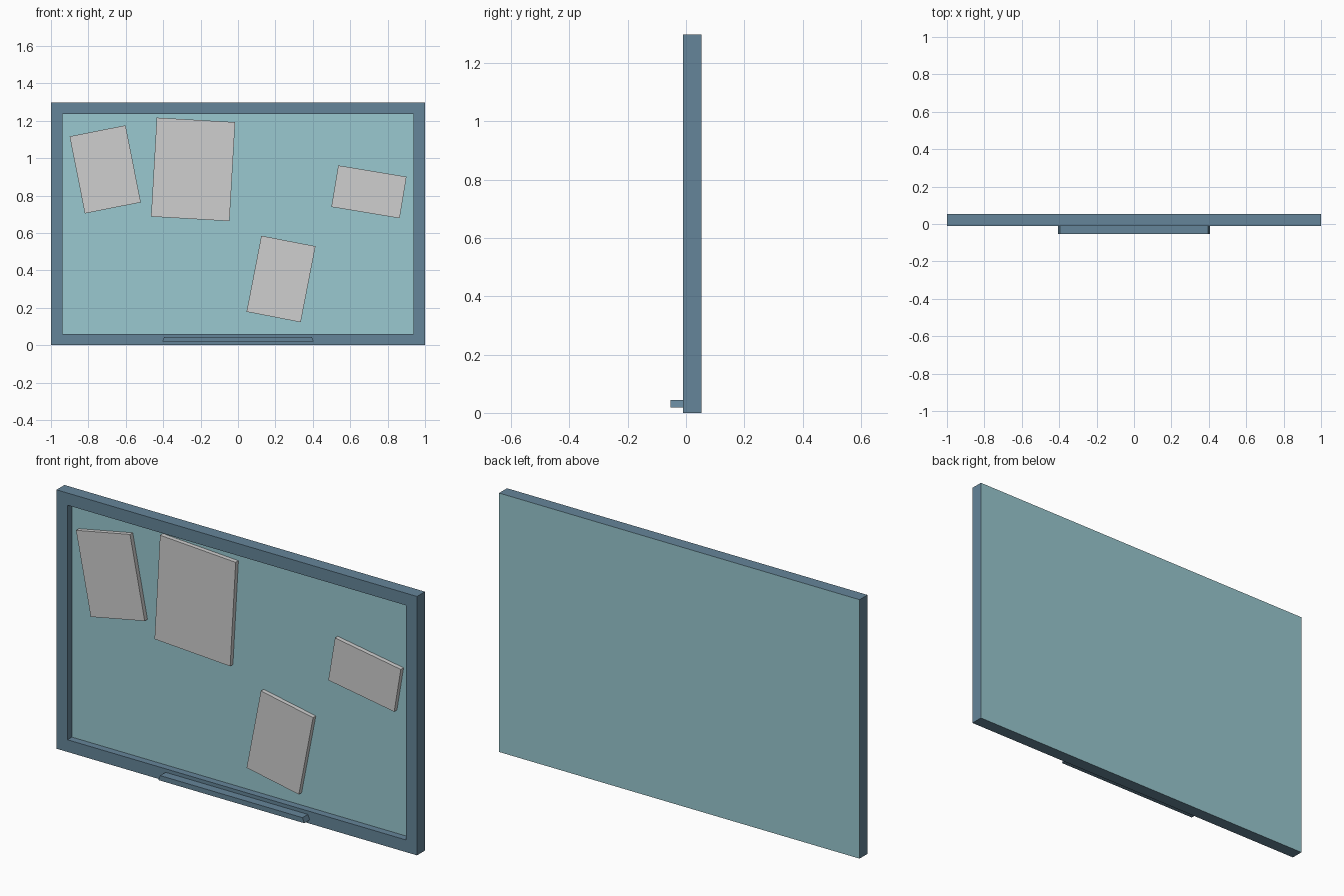
import bpy
import bmesh
from math import radians
from mathutils import Matrix

cube = bpy.data.objects.get("Cube")
if cube:
    bpy.data.objects.remove(cube)

WIDTH, HEIGHT, BORDER = 2.0, 1.298, 0.061
FRONT, BACK, FLOOR = -0.01, 0.053, 0.025


def material(name, rgb):
    mat = bpy.data.materials.new(name)
    mat.use_nodes = True
    colour = (*rgb, 1)
    mat.diffuse_color = colour
    mat.node_tree.nodes["Principled BSDF"].inputs["Base Color"].default_value = colour
    return mat


frame_blue = material("frame slate blue", (0.13, 0.235, 0.32))
board_teal = material("board pale teal", (0.32, 0.58, 0.63))
paper_grey = material("paper light grey", (0.62, 0.62, 0.62))


def box(size, centre):
    bm = bmesh.new()
    bmesh.ops.create_cube(bm, size=1, matrix=Matrix.Translation(centre) @ Matrix.Diagonal((*size, 1)))
    return bm


def finish(bm, name, *mats):
    mesh = bpy.data.meshes.new(name)
    bm.normal_update()
    bm.to_mesh(mesh)
    bm.free()
    for mat in mats:
        mesh.materials.append(mat)
    obj = bpy.data.objects.new(name, mesh)
    bpy.context.collection.objects.link(obj)
    return obj


# Framed board: a slab whose front is inset and pushed back
bm = box((WIDTH, BACK - FRONT, HEIGHT), (0, (FRONT + BACK) / 2, HEIGHT / 2))
bm.normal_update()
front = next(f for f in bm.faces if f.normal.y < -0.9)
bmesh.ops.inset_region(bm, faces=[front], thickness=BORDER, use_even_offset=True)
walls = bmesh.ops.extrude_discrete_faces(bm, faces=[front])["faces"]
bmesh.ops.translate(bm, verts=walls[0].verts, vec=(0, FLOOR - FRONT, 0))
# The recessed floor and the back show the board colour
for face in bm.faces:
    y = face.calc_center_median().y
    face.normal_update()
    if abs(face.normal.y) > 0.9 and y > FRONT + 0.01:
        face.material_index = 1
finish(bm, "framed_board", frame_blue, board_teal)

# Pen ledge with slanted ends
bm = box((0.81, 0.043, 0.025), (0, FRONT - 0.0215, 0.031))
for vert in bm.verts:
    if vert.co.z > 0.031:
        vert.co.x *= 0.975
finish(bm, "pen_ledge", frame_blue)

# Pinned papers: x, z, width, height, tilt in degrees
papers = [
    (-0.71, 0.94, 0.305, 0.42, 11.2),
    (-0.24, 0.94, 0.42, 0.53, -3.3),
    (0.70, 0.82, 0.37, 0.225, -9.4),
    (0.23, 0.354, 0.295, 0.414, -11),
]
for i, (x, z, w, h, tilt) in enumerate(papers, 1):
    sheet = finish(box((w, 0.022, h), (0, 0, 0)), f"paper_{i}", paper_grey)
    sheet.location = (x, FLOOR - 0.011, z)
    sheet.rotation_euler.y = radians(-tilt)
